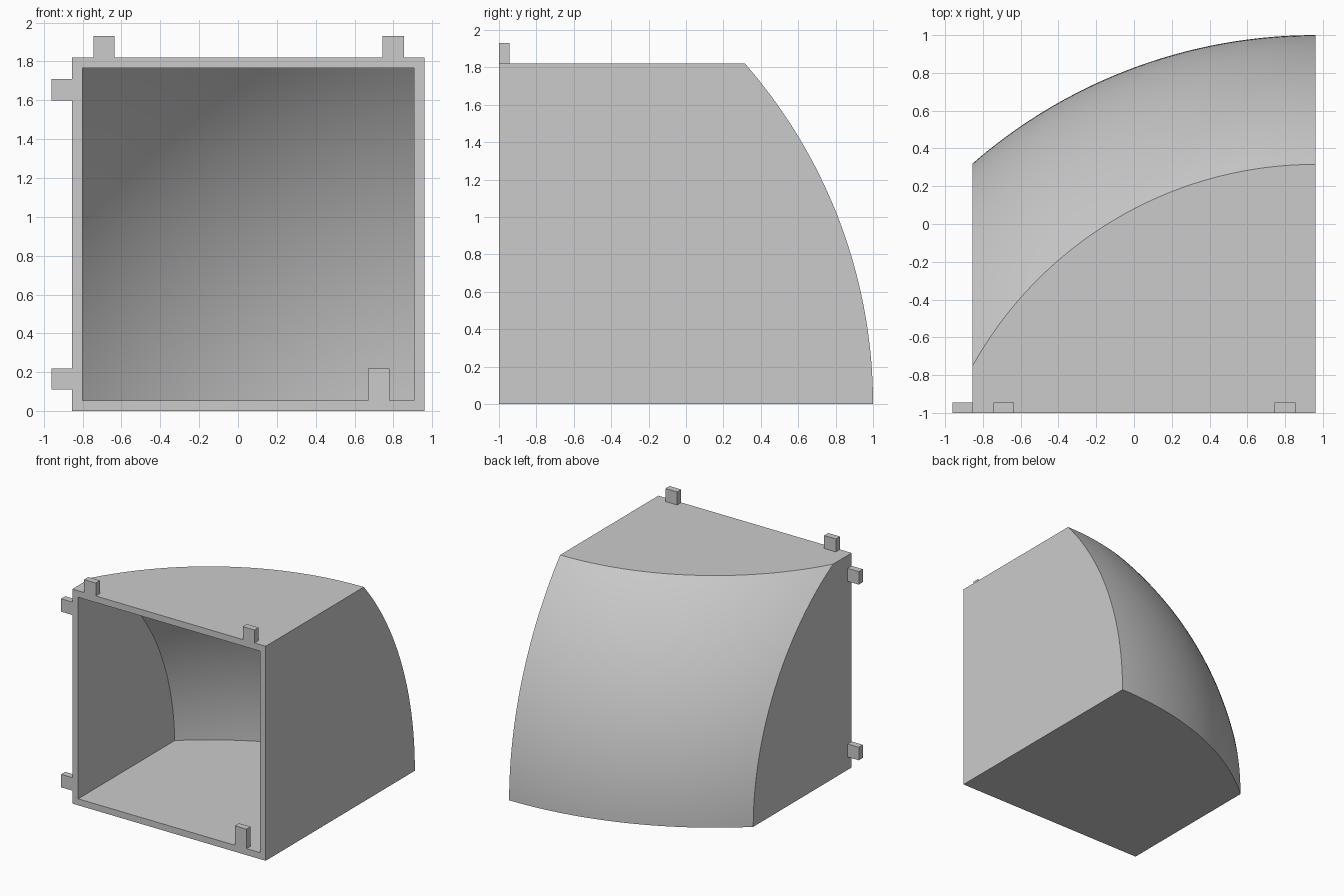
import bpy, bmesh
from math import sqrt

if "Cube" in bpy.data.objects:
    bpy.data.objects.remove(bpy.data.objects["Cube"], do_unlink=True)

GREY = (0.6, 0.6, 0.6, 1)
mat = bpy.data.materials.new("plain_grey")
mat.use_nodes = True
mat.diffuse_color = GREY
mat.node_tree.nodes["Principled BSDF"].inputs["Base Color"].default_value = GREY

LEFT, RIGHT, TOP, FRONT = -0.855, 0.96, 1.82, -1.0
WALL, RADIUS, STEPS = 0.055, 2.762, 40
CENTRE_Y = 1.0 - RADIUS


def finish(bm, name):
    mesh = bpy.data.meshes.new(name)
    bm.to_mesh(mesh)
    bm.free()
    mesh.materials.append(mat)
    obj = bpy.data.objects.new(name, mesh)
    bpy.context.collection.objects.link(obj)
    return obj


def domed_block(bm, inset):
    """Box open at the front, closed at the back by a piece of a sphere."""
    x0, x1, z0, z1 = LEFT + inset, RIGHT - inset, inset, TOP - inset
    r = RADIUS - inset
    grid = []
    for j in range(STEPS + 1):
        z = z0 + (z1 - z0) * j / STEPS
        row = []
        for i in range(STEPS + 1):
            x = x0 + (x1 - x0) * i / STEPS
            y = CENTRE_Y + sqrt(r * r - (x - RIGHT) ** 2 - z * z)
            row.append(bm.verts.new((x, y, z)))
        grid.append(row)
    for a, b in zip(grid, grid[1:]):
        for i in range(STEPS):
            bm.faces.new((a[i], b[i], b[i + 1], a[i + 1])).smooth = True
    # front rim, then the four flat walls
    rim = [bm.verts.new((x, FRONT, z))
           for x, z in ((x0, z0), (x1, z0), (x1, z1), (x0, z1))]
    edges = (grid[0], [row[-1] for row in grid],
             grid[-1][::-1], [row[0] for row in grid][::-1])
    for k, edge in enumerate(edges):
        bm.faces.new([rim[(k + 1) % 4], rim[k]] + edge)
    return rim


# Hollow shell: outer skin, inner skin and the frame joining them
bm = bmesh.new()
outer = domed_block(bm, 0)
inner = domed_block(bm, WALL)
for k in range(4):
    n = (k + 1) % 4
    bm.faces.new((outer[k], outer[n], inner[n], inner[k]))
bmesh.ops.recalc_face_normals(bm, faces=bm.faces)
shell = finish(bm, "domed_shell")
bpy.ops.object.select_all(action='DESELECT')
shell.select_set(True)
bpy.context.view_layer.objects.active = shell
bpy.ops.object.shade_smooth_by_angle(angle=0.52)


# Locating tabs round the front frame
def tab(name, x0, x1, z0, z1):
    bm = bmesh.new()
    bmesh.ops.create_cube(bm, size=1)
    for v in bm.verts:
        v.co = (x1 if v.co.x > 0 else x0,
                FRONT + WALL if v.co.y > 0 else FRONT,
                z1 if v.co.z > 0 else z0)
    finish(bm, name)


S = 0.11
tab("top_tab_right", -0.745, -0.745 + S, TOP, TOP + S)
tab("top_tab_left", 0.745, 0.745 + S, TOP, TOP + S)
tab("side_tab_lower", LEFT - S + 0.005, LEFT, S, 2 * S)
tab("side_tab_upper", LEFT - S + 0.005, LEFT, 1.6, 1.6 + S)
tab("inner_floor_tab", 0.67, 0.67 + S, WALL, 2 * S)
